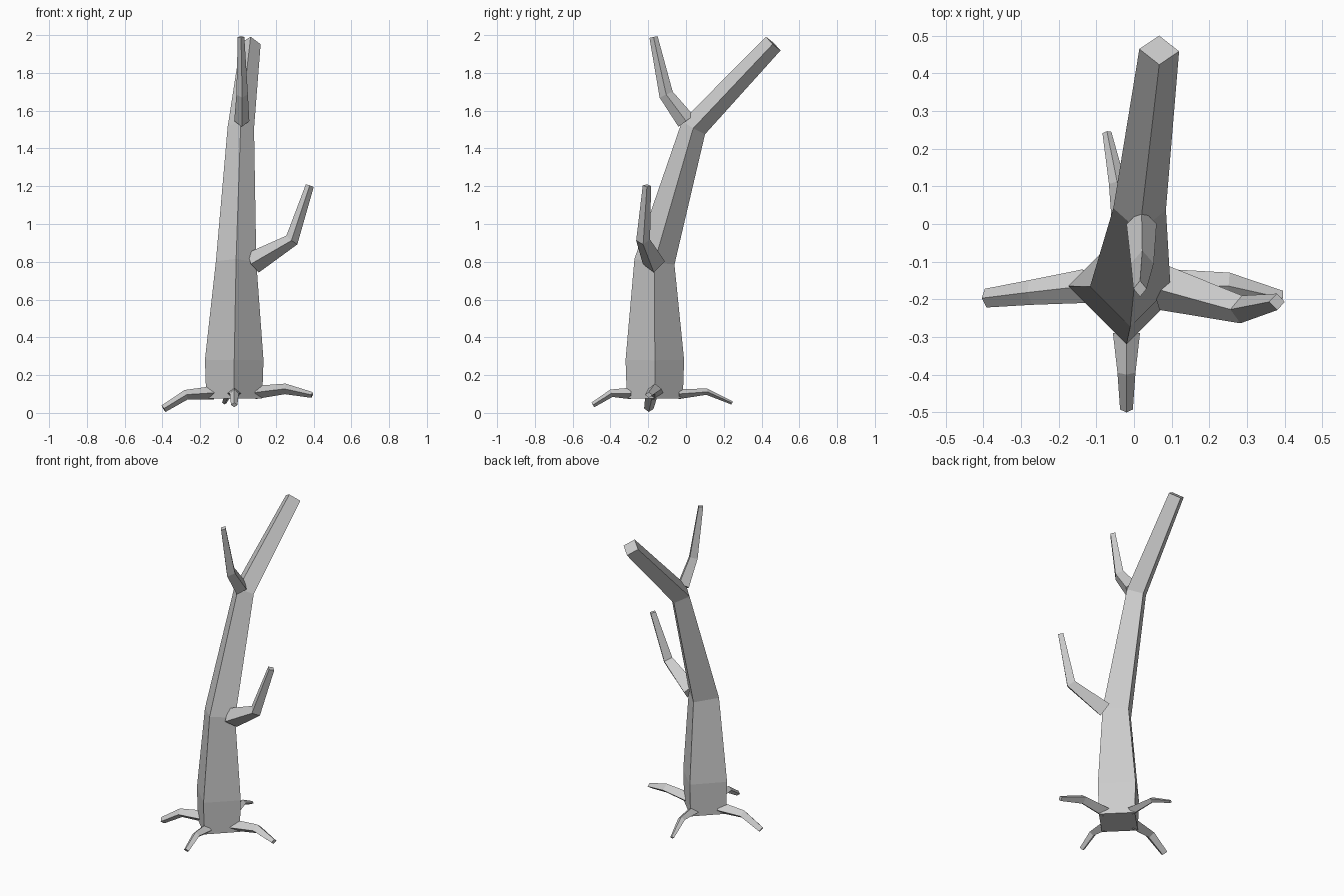
import bpy, bmesh
from mathutils import Vector

cube = bpy.data.objects.get("Cube")
if cube:
    bpy.data.objects.remove(cube, do_unlink=True)

# Single bark colour
bark = bpy.data.materials.new("grey_bark")
bark.use_nodes = True
colour = (0.6, 0.6, 0.6, 1)
bark.diffuse_color = colour
bark.node_tree.nodes["Principled BSDF"].inputs["Base Color"].default_value = colour

X, Y = Vector((1, 0, 0)), Vector((0, 1, 0))


def limb(name, side_axis, path, side=1.0, depth=1.0):
    """Four-sided tapering limb along (x, y, z, radius) points, corners on the axes."""
    points = [Vector(p[:3]) for p in path]
    bm = bmesh.new()
    rings = []
    for i, p in enumerate(points):
        tangent = Vector()
        if i > 0:
            tangent += (p - points[i - 1]).normalized()
        if i < len(points) - 1:
            tangent += (points[i + 1] - p).normalized()
        tangent.normalize()
        a = (side_axis - tangent * side_axis.dot(tangent)).normalized()
        b = tangent.cross(a)
        a, b = a * path[i][3] * side, b * path[i][3] * depth
        rings.append([bm.verts.new(p + o) for o in (a, b, -a, -b)])
    for low, high in zip(rings, rings[1:]):
        for k in range(4):
            n = (k + 1) % 4
            bm.faces.new((low[k], low[n], high[n], high[k]))
    bm.faces.new(rings[0])
    bm.faces.new(rings[-1])
    bmesh.ops.recalc_face_normals(bm, faces=bm.faces)
    mesh = bpy.data.meshes.new(name)
    bm.to_mesh(mesh)
    bm.free()
    mesh.materials.append(bark)
    bpy.context.collection.objects.link(bpy.data.objects.new(name, mesh))


# Trunk, leaning back towards the broken top
limb("trunk", X, [(-.02, -.165, .075, .148), (-.02, -.165, .28, .155),
                  (-.01, -.167, .8, .107), (.015, .04, 1.51, .07),
                  (.067, .462, 1.955, .053)])

# Branches
limb("upper_branch", X, [(.02, 0, 1.545, .05), (.022, -.105, 1.685, .038),
                         (.016, -.172, 1.99, .022)], side=.8)
limb("lower_branch", Y, [(.08, -.17, .795, .06), (.285, -.227, .915, .037),
                         (.38, -.207, 1.203, .022)])

# Roots
limb("left_root", Y, [(.09, -.165, .108, .045), (.25, -.165, .127, .036),
                      (.392, -.197, .095, .02)], depth=.78)
limb("right_root", Y, [(-.13, -.165, .106, .045), (-.275, -.182, .096, .033),
                       (-.394, -.197, .022, .025)], depth=.8)
limb("front_root", X, [(-.02, -.29, .103, .036), (-.02, -.395, .104, .024),
                       (-.02, -.493, .042, .017)], depth=.85)
limb("back_root", X, [(-.02, -.04, .1, .036), (-.045, .11, .112, .022),
                      (-.072, .243, .053, .012)], depth=.75)
